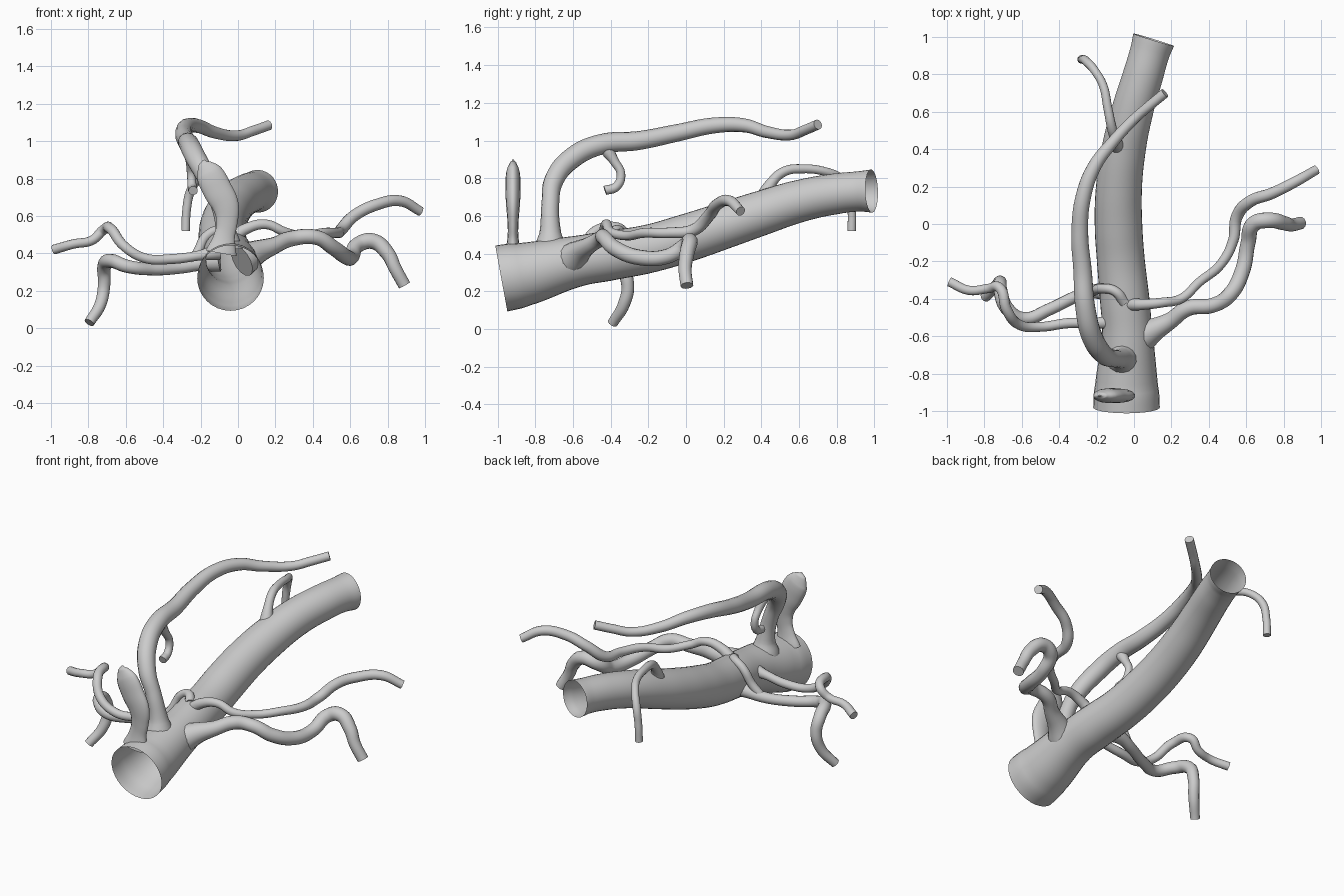
import bpy


def tube(name, pts, sides=5, caps=True):
    """Smooth tube through (x, y, z, radius) points."""
    cu = bpy.data.curves.new(name, 'CURVE')
    cu.dimensions = '3D'
    cu.bevel_depth = 1.0
    cu.bevel_resolution = sides
    cu.resolution_u = 8
    cu.use_fill_caps = caps
    sp = cu.splines.new('BEZIER')
    sp.radius_interpolation = 'CARDINAL'
    sp.bezier_points.add(len(pts) - 1)
    for bp, (x, y, z, r) in zip(sp.bezier_points, pts):
        bp.co = (x, y, z)
        bp.radius = r
        bp.handle_left_type = bp.handle_right_type = 'AUTO'
    ob = bpy.data.objects.new(name, cu)
    bpy.context.collection.objects.link(ob)
    bpy.ops.object.select_all(action='DESELECT')
    ob.select_set(True)
    bpy.context.view_layer.objects.active = ob
    bpy.ops.object.convert(target='MESH')
    bpy.ops.object.shade_smooth_by_angle(angle=0.9)
    return bpy.context.object


# Main trunk, open at both ends
tube("main_vessel", [
    (-.04, -.98, .268, .178), (-.04, -.86, .29, .168), (-.035, -.6, .355, .137),
    (-.05, -.4, .39, .132), (-.07, -.2, .425, .128), (-.083, 0, .482, .127),
    (-.08, .2, .548, .123), (-.055, .4, .615, .118), (-.01, .6, .678, .112),
    (.05, .8, .718, .108), (.085, .92, .73, .107), (.105, .985, .732, .114)],
    sides=14, caps=False)

# Long vessel arching over the trunk, with flared root
tube("upper_arch_vessel", [
    (-.06, -.72, .42, .09), (-.065, -.72, .51, .058), (-.1, -.72, .66, .047),
    (-.16, -.7, .79, .052), (-.225, -.6, .91, .056), (-.26, -.45, .98, .054),
    (-.275, -.25, 1.0, .05), (-.29, -.05, 1.04, .046), (-.27, .15, 1.08, .042),
    (-.21, .31, 1.08, .037), (-.12, .43, 1.045, .032), (0, .56, 1.03, .028),
    (.08, .63, 1.055, .027), (.165, .7, 1.085, .027)])

# Small twig under the arch
tube("arch_twig", [
    (-.26, -.42, .95, .035), (-.255, -.38, .89, .025), (-.25, -.345, .82, .023),
    (-.245, -.37, .755, .024), (-.24, -.43, .735, .025)])

# Flattened stub at the front end
stub = tube("front_stub_vessel", [
    (-.09, 0, .4, .085), (-.075, 0, .48, .06), (-.06, 0, .56, .058),
    (-.065, 0, .65, .072), (-.11, 0, .74, .08), (-.155, 0, .83, .072),
    (-.18, 0, .88, .035), (-.185, 0, .9, .005)])
stub.scale.y = .5
stub.location.y = -.918

# Small vessel rising near the back and hanging down the side
tube("rear_side_vessel", [
    (-.08, .4, .66, .05), (-.1, .45, .77, .03), (-.12, .52, .835, .026),
    (-.14, .62, .85, .024), (-.165, .74, .835, .023), (-.21, .82, .8, .023),
    (-.255, .87, .73, .024), (-.275, .88, .63, .023), (-.28, .88, .52, .023)])

# Right pair: thick lower and thin upper vessel
tube("right_thick_vessel", [
    (.02, -.62, .36, .09), (.1, -.57, .405, .066), (.19, -.52, .44, .046),
    (.29, -.45, .48, .042), (.42, -.435, .485, .04), (.51, -.38, .43, .041),
    (.58, -.25, .38, .041), (.61, -.1, .385, .04), (.64, 0, .445, .042),
    (.72, .02, .465, .042), (.8, .005, .4, .039), (.84, -.005, .32, .035),
    (.89, .005, .23, .034)])
tube("right_thin_vessel", [
    (-.03, -.43, .48, .035), (.04, -.43, .53, .03), (.15, -.42, .555, .026),
    (.25, -.4, .515, .025), (.35, -.31, .495, .025), (.46, -.22, .51, .026),
    (.53, -.09, .51, .028), (.55, .04, .525, .032), (.62, .12, .6, .032),
    (.74, .165, .66, .031), (.87, .23, .68, .029), (.975, .29, .625, .026)])

# Left pair: thick lower and thin upper vessel
tube("left_thick_vessel", [
    (-.1, -.37, .36, .06), (-.2, -.36, .345, .04), (-.3, -.385, .325, .033),
    (-.45, -.455, .315, .033), (-.59, -.505, .33, .035), (-.68, -.45, .36, .037),
    (-.715, -.35, .33, .037), (-.715, -.31, .24, .034), (-.735, -.33, .13, .032),
    (-.795, -.39, .03, .028)])
tube("left_thin_vessel", [
    (-.1, -.52, .41, .045), (-.2, -.53, .39, .028), (-.35, -.53, .37, .027),
    (-.5, -.55, .375, .026), (-.61, -.54, .44, .027), (-.68, -.46, .53, .028),
    (-.72, -.34, .525, .027), (-.78, -.345, .47, .025), (-.88, -.355, .45, .025),
    (-.985, -.31, .42, .026)])

# Short link over the top of the trunk to the left side
tube("left_top_link", [
    (-.05, -.42, .5, .03), (-.1, -.36, .525, .026), (-.17, -.345, .49, .026),
    (-.22, -.36, .4, .026), (-.27, -.375, .34, .026)])
